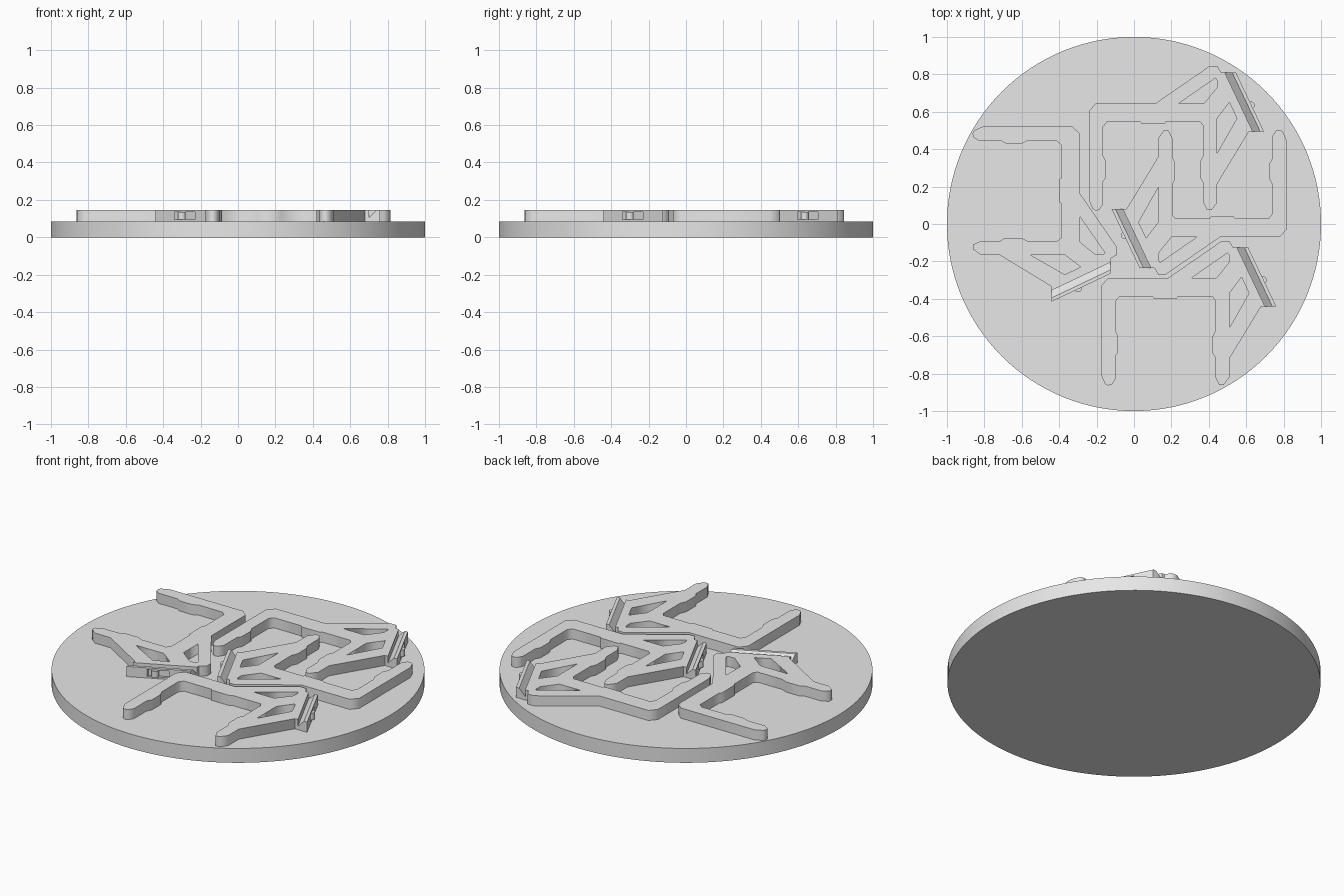
import bpy, bmesh, math
from mathutils import Matrix

if "Cube" in bpy.data.objects:
    bpy.data.objects.remove(bpy.data.objects["Cube"])

grey = bpy.data.materials.new("light grey")
grey.diffuse_color = (0.8, 0.8, 0.8, 1)
grey.use_nodes = True
grey.node_tree.nodes["Principled BSDF"].inputs["Base Color"].default_value = grey.diffuse_color

BASE, TOP = 0.085, 0.145


def mesh_object(name, bm):
    bmesh.ops.recalc_face_normals(bm, faces=bm.faces)
    me = bpy.data.meshes.new(name)
    bm.to_mesh(me)
    bm.free()
    me.materials.append(grey)
    ob = bpy.data.objects.new(name, me)
    bpy.context.collection.objects.link(ob)
    return ob


def cylinder(name, r, z0, z1, sides, x=0, y=0):
    bm = bmesh.new()
    bmesh.ops.create_cone(bm, cap_ends=True, segments=sides, radius1=r, radius2=r,
                          depth=z1 - z0, matrix=Matrix.Translation((x, y, (z0 + z1) / 2)))
    return mesh_object(name, bm)


def plate(name, loops, z0, z1):
    """Flat plate from an outline and its holes."""
    cu = bpy.data.curves.new(name, 'CURVE')
    cu.dimensions, cu.fill_mode = '2D', 'BOTH'
    cu.extrude = (z1 - z0) / 2
    for pts in loops:
        sp = cu.splines.new('POLY')
        sp.points.add(len(pts) - 1)
        for p, (x, y) in zip(sp.points, pts):
            p.co = (x, y, 0, 1)
        sp.use_cyclic_u = True
    tmp = bpy.data.objects.new(name, cu)
    bpy.context.collection.objects.link(tmp)
    me = bpy.data.meshes.new_from_object(tmp.evaluated_get(bpy.context.evaluated_depsgraph_get()))
    bpy.data.objects.remove(tmp)
    bm = bmesh.new()
    bm.from_mesh(me)
    bmesh.ops.remove_doubles(bm, verts=bm.verts, dist=1e-5)
    bmesh.ops.translate(bm, verts=bm.verts, vec=(0, 0, (z0 + z1) / 2))
    return mesh_object(name, bm)


def rail_x(y):
    """Inner edge of the slanted rail."""
    return 0.53 + (-0.125 - y) * 0.15 / 0.315


def rail_piece(bm, profile, y0, y1):
    """Length of rail with ends cut square to y."""
    a, b = [[bm.verts.new((rail_x(y) + px, y, pz)) for px, pz in profile] for y in (y0, y1)]
    n = len(profile)
    for i in range(n):
        j = (i + 1) % n
        bm.faces.new((a[i], a[j], b[j], b[i]))
    bm.faces.new(a)
    bm.faces.new(b[::-1])


# round base plate
base = cylinder("base_disc", 1.0, 0, BASE, 128)
for ob in (base,):
    bpy.context.view_layer.objects.active = ob
    ob.select_set(True)
    bpy.ops.object.shade_smooth_by_angle(angle=math.radians(30))
    ob.select_set(False)

# bracket: two legs, crossbar and gusset with two openings
outline = [
    (-0.175, -0.33), (-0.175, -0.81), (-0.155, -0.855), (-0.14, -0.863), (-0.12, -0.86),
    (-0.10, -0.83), (-0.10, -0.71), (-0.085, -0.685), (-0.085, -0.60), (-0.10, -0.57),
    (-0.10, -0.415), (-0.08, -0.39), (0.10, -0.39), (0.107, -0.40), (0.228, -0.40),
    (0.235, -0.39), (0.42, -0.39), (0.435, -0.41), (0.435, -0.57), (0.42, -0.60),
    (0.42, -0.69), (0.435, -0.715), (0.435, -0.82), (0.455, -0.86), (0.48, -0.86),
    (0.51, -0.82), (0.51, -0.72), (rail_x(-0.44), -0.44), (rail_x(-0.125), -0.125),
    (0.51, -0.09), (0.47, -0.09), (0.18, -0.29), (-0.14, -0.29)]
upper_hole = [(0.305, -0.29), (0.50, -0.155), (0.508, -0.165), (0.508, -0.205), (0.44, -0.29)]
side_hole = [(0.51, -0.37), (0.575, -0.285), (0.615, -0.37), (0.51, -0.555)]
body = plate("bracket", [outline, upper_hole, side_hole], BASE - 0.005, TOP)

# slanted rail with a V groove on top and a recess in its outer face
top_part = [(0, BASE - 0.005), (0, TOP), (0.02, TOP), (0.02, 0.105), (0.06, TOP), (0.08, TOP)]
foot = [(0.08, BASE - 0.005)]
recess = [(0.08, 0.135), (0.064, 0.135), (0.064, 0.095), (0.08, 0.095)]
bm = bmesh.new()
rail_piece(bm, top_part + foot, -0.125, -0.23)
rail_piece(bm, top_part + recess + foot, -0.23, -0.34)
rail_piece(bm, top_part + foot, -0.34, -0.44)
rail = mesh_object("rail", bm)

# small rounded catch in the recess
catch = cylinder("catch", 0.02, 0.095, 0.135, 16, 0.69, -0.30)

# the other three brackets
places = [(0, -0.065, 0.935), (-90, 0.0, 0.345), (180, 0.64, -0.36)]
for n, (deg, tx, ty) in enumerate(places, 2):
    m = Matrix.Translation((tx, ty, 0)) @ Matrix.Rotation(math.radians(deg), 4, 'Z')
    for part in (body, rail, catch):
        ob = bpy.data.objects.new(f"{part.name}_{n}", part.data)
        ob.matrix_world = m
        bpy.context.collection.objects.link(ob)
